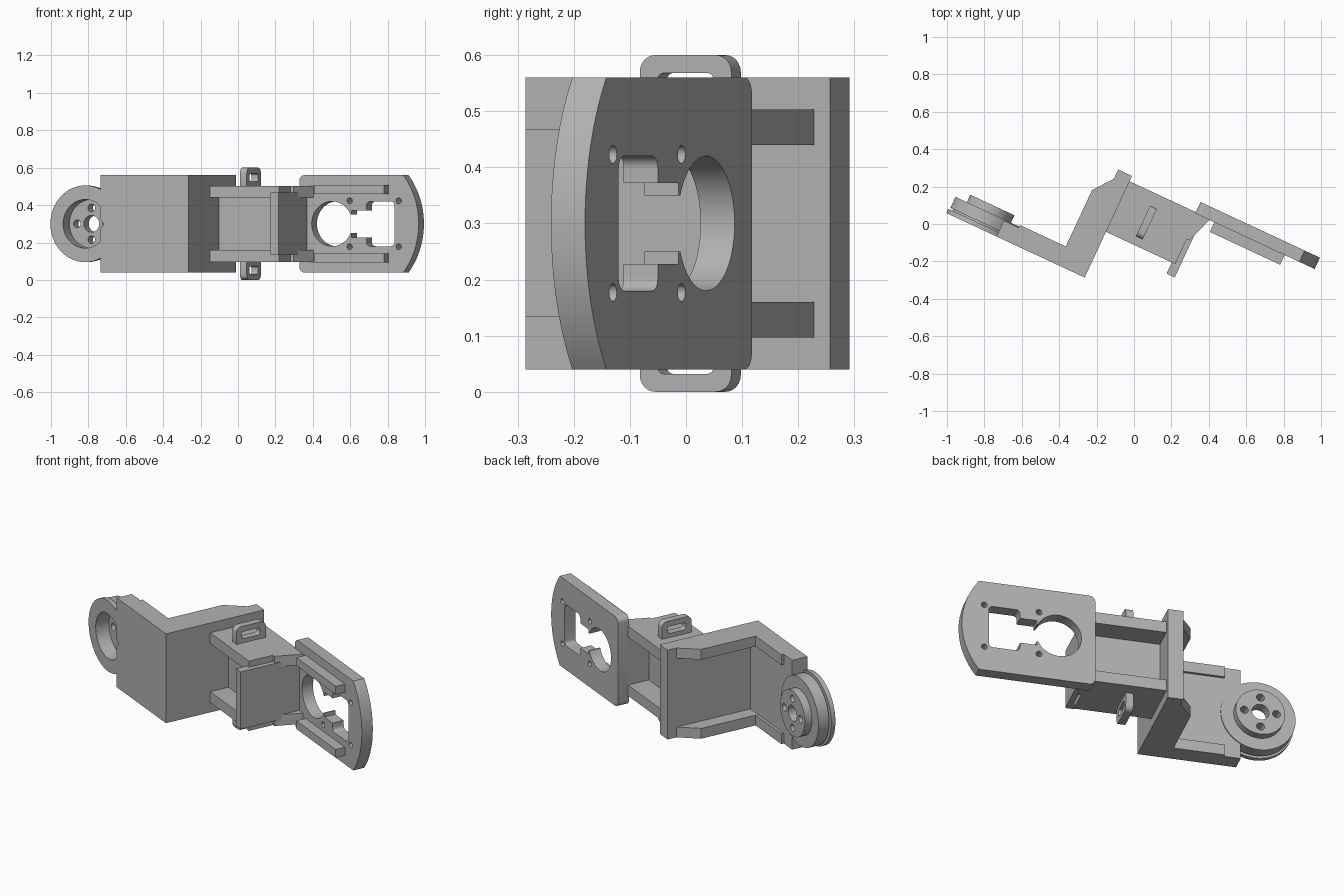
import bpy
import bmesh
from math import cos, sin, pi, radians, sqrt
from mathutils import Matrix, Vector

cube = bpy.data.objects.get("Cube")
if cube:
    bpy.data.objects.remove(cube, do_unlink=True)

TURN = Matrix.Rotation(radians(-25), 4, 'Z')
MID = 0.3  # height of the symmetry plane

grey = bpy.data.materials.new("plain grey")
grey.use_nodes = True
tone = (0.45, 0.45, 0.45, 1)
grey.diffuse_color = tone
grey.node_tree.nodes["Principled BSDF"].inputs["Base Color"].default_value = tone


def extrude(name, outline, lo, hi, axis):
    """Extrude a 2D outline along x, y or z, in the frame of the arm."""
    place = {'x': lambda a, b, h: (h, a, b),
             'y': lambda a, b, h: (a, h, b),
             'z': lambda a, b, h: (a, b, h)}[axis]
    bm = bmesh.new()
    face = bm.faces.new([bm.verts.new(place(a, b, lo)) for a, b in outline])
    top = bmesh.ops.extrude_face_region(bm, geom=[face])["geom"]
    move = Vector(place(0, 0, hi - lo))
    bmesh.ops.translate(bm, vec=move,
                        verts=[g for g in top if isinstance(g, bmesh.types.BMVert)])
    bmesh.ops.recalc_face_normals(bm, faces=bm.faces)
    bm.transform(TURN)
    mesh = bpy.data.meshes.new(name)
    bm.to_mesh(mesh)
    bm.free()
    mesh.materials.append(grey)
    ob = bpy.data.objects.new(name, mesh)
    bpy.context.collection.objects.link(ob)
    return ob


def cut(ob, *cutters):
    """Subtract the cutters from an object and remove them."""
    for c in cutters:
        c.hide_render = True
        mod = ob.modifiers.new("cut", 'BOOLEAN')
        mod.operation, mod.solver, mod.object = 'DIFFERENCE', 'EXACT', c
    graph = bpy.context.evaluated_depsgraph_get()
    mesh = bpy.data.meshes.new_from_object(ob.evaluated_get(graph))
    ob.modifiers.clear()
    ob.data = mesh
    for c in cutters:
        bpy.data.objects.remove(c, do_unlink=True)


def rect(a0, a1, b0, b1, r=0.0):
    """Rectangle outline, with rounded corners where r is above zero."""
    if r == 0:
        return [(a0, b0), (a1, b0), (a1, b1), (a0, b1)]
    pts = []
    for k, (ca, cb) in enumerate([(a1 - r, b1 - r), (a0 + r, b1 - r),
                                  (a0 + r, b0 + r), (a1 - r, b0 + r)]):
        for i in range(7):
            t = (k + i / 6) * pi / 2
            pts.append((ca + r * cos(t), cb + r * sin(t)))
    return pts


def circle(a, b, r, n=64):
    return [(a + r * cos(2 * pi * i / n), b + r * sin(2 * pi * i / n)) for i in range(n)]


def box(name, x0, x1, y0, y1, z0, z1):
    return extrude(name, rect(x0, x1, y0, y1), z0, z1, 'z')


def pair(name, outline, d0, d1):
    """Two z extrusions mirrored about the middle plane, d being the distance."""
    extrude("upper_" + name, outline, MID + d0, MID + d1, 'z')
    extrude("lower_" + name, outline, MID - d1, MID - d0, 'z')


# Horn mount: front disc, core, rear disc and raised horn
HUB = -0.729


def horn_holes():
    spots = [(HUB, MID, 0.045)]
    spots += [(HUB + 0.085 * cos(k * pi / 2), MID + 0.085 * sin(k * pi / 2), 0.021)
              for k in range(4)]
    return [extrude("hole_cutter", circle(a, b, r, 24), -0.5, 0, 'y') for a, b, r in spots]


def recess():
    return extrude("recess_cutter", circle(HUB, MID, 0.13), -0.5, -0.29, 'y')


for name, r, y0, y1 in [("front_disc", 0.205, -0.371, -0.346),
                        ("disc_core", 0.18, -0.346, -0.337),
                        ("rear_disc", 0.197, -0.337, -0.272)]:
    disc = extrude(name, circle(HUB, MID, r), y0, y1, 'y')
    cut(disc, recess(), *(horn_holes() if name == "rear_disc" else []))
horn = extrude("horn", circle(HUB, MID, 0.13), -0.272, -0.228, 'y')
cut(horn, *horn_holes())

# Angled arm: mounting plate, upright wall, stiffening ribs
base = box("arm_plate", -0.638, -0.118, -0.371, -0.278, 0.04, 0.56)
cut(base, *horn_holes())
box("arm_wall", -0.2, -0.118, -0.371, 0.228, 0.04, 0.56)
pair("wall_rib", [(-0.2, -0.278), (-0.28, -0.278), (-0.28, 0.069), (-0.2, 0.174)], 0.2, 0.26)
pair("plate_rib", rect(-0.55, -0.2, -0.29, -0.263), 0.2, 0.26)

# Middle bracket: side panels, web, end plate and braces
pair("bracket_panel", rect(-0.118, 0.29, -0.101, 0.197), 0.14, 0.203)
box("bracket_web", -0.118, 0.29, 0.01, 0.07, 0.13, 0.47)
box("bracket_end_plate", 0.27, 0.318, -0.167, 0.2, 0.133, 0.467)
pair("bracket_brace", [(0.28, 0.045), (0.305, 0.045), (0.36, 0.2), (0.28, 0.2)], 0.14, 0.203)

# Cable loops above and below the bracket
for name, z0, z1, s0, s1 in [("upper_cable_loop", 0.48, 0.6, 0.527, 0.568),
                             ("lower_cable_loop", 0.0, 0.12, 0.032, 0.073)]:
    loop = extrude(name, rect(-0.055, 0.125, z0, z1, 0.03), 0.037, 0.077, 'x')
    cut(loop, extrude("slot_cutter", rect(-0.02, 0.09, s0, s1, 0.012), 0, 0.12, 'x'))

# Motor plate with an arched outer end
R, HALF, TIP = 0.42, 0.26, 0.977
outline = [(TIP - R + sqrt(R * R - d * d), MID + d)
           for d in [HALF * (i / 16 - 1) for i in range(33)]]
rounded = rect(0.273, 0.8, MID - HALF, MID + HALF, 0.03)
outline += rounded[7:21]
motor_plate = extrude("motor_plate", outline, 0.19, 0.257, 'y')
openings = [circle(0.466, MID, 0.12),
            rect(0.67, 0.835, MID - 0.12, MID + 0.12, 0.022),
            rect(0.53, 0.6, MID - 0.05, MID + 0.05),
            rect(0.582, 0.7, MID - 0.072, MID + 0.072)]
openings += [circle(a, MID + s * 0.123, 0.016, 20) for a in (0.57, 0.859) for s in (-1, 1)]
cut(motor_plate, *[extrude("opening_cutter", o, 0.1, 0.35, 'y') for o in openings])

# Rails under the motor plate
pair("motor_rail", rect(0.385, 0.8, 0.133, 0.19), 0.16, 0.208)

# Smooth the round walls and keep the edges sharp
for ob in bpy.context.collection.objects:
    if ob.type == 'MESH' and grey.name in ob.data.materials:
        ob.data.shade_smooth()
        ob.data.set_sharp_from_angle(angle=radians(30))
